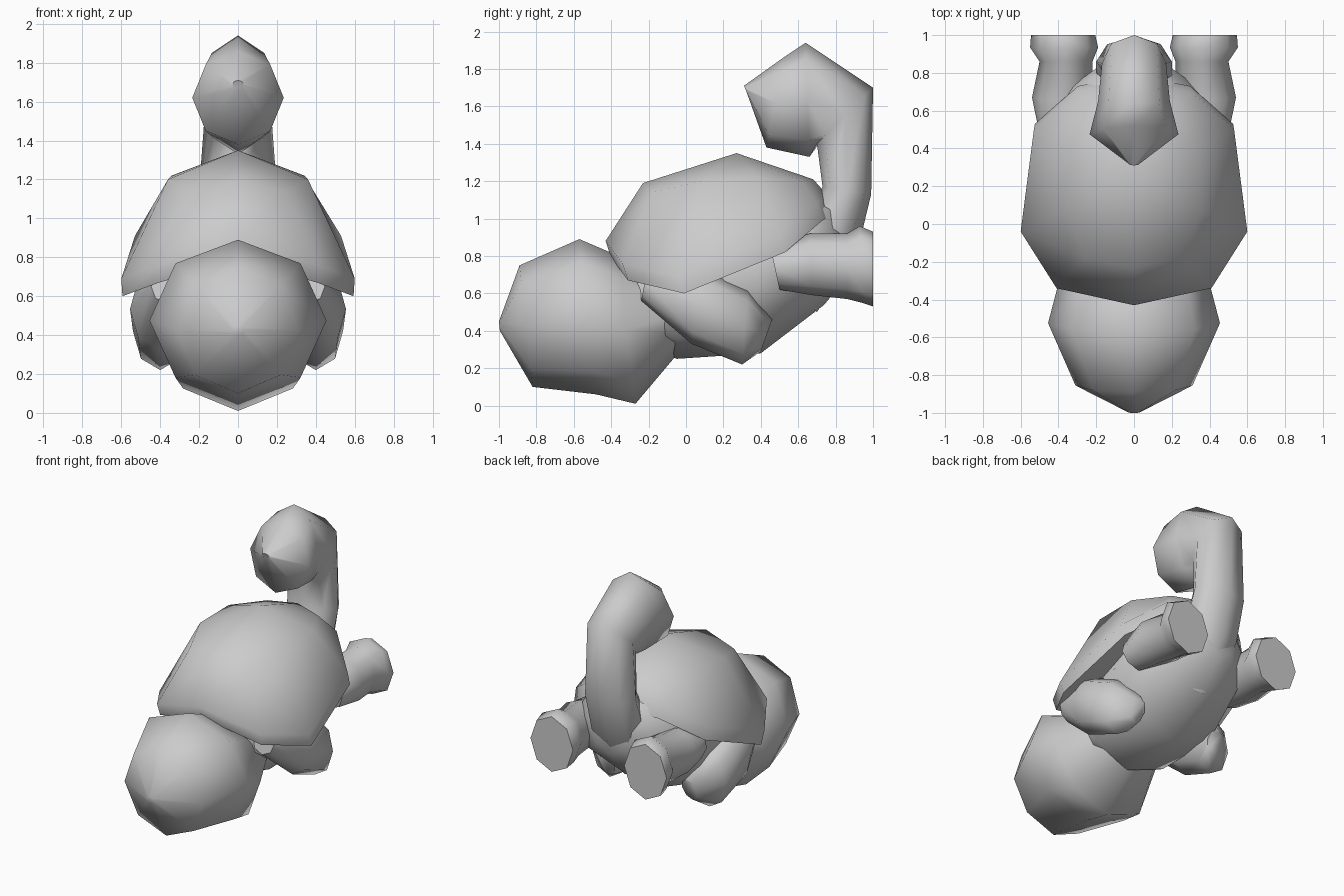
import bpy, bmesh
from math import sin, cos, pi, radians

if "Cube" in bpy.data.objects:
    bpy.data.objects.remove(bpy.data.objects["Cube"])


def finish(name, bm):
    bmesh.ops.recalc_face_normals(bm, faces=bm.faces)
    me = bpy.data.meshes.new(name)
    bm.to_mesh(me)
    bm.free()
    ob = bpy.data.objects.new(name, me)
    bpy.context.collection.objects.link(ob)
    bpy.ops.object.select_all(action='DESELECT')
    ob.select_set(True)
    bpy.context.view_layer.objects.active = ob
    bpy.ops.object.shade_smooth_by_angle(angle=radians(60))
    return ob


def skin(bm, rings):
    for a, b in zip(rings, rings[1:]):
        for i in range(len(a)):
            j = (i + 1) % len(a)
            bm.faces.new((a[i], a[j], b[j], b[i]))


def loft(name, sections, cx=(0,), n=8, side=1):
    """Each section: (y, z) of one edge, (y, z) of the opposite edge, half width."""
    bm = bmesh.new()
    rings = []
    for k, (ya, za, yb, zb, hw) in enumerate(sections):
        x0 = cx[min(k, len(cx) - 1)]
        ring = []
        for i in range(n):
            t = 2 * pi * i / n
            c = cos(t) / 2
            ring.append(bm.verts.new((side * (x0 + hw * sin(t)),
                                      (ya + yb) / 2 + (ya - yb) * c,
                                      (za + zb) / 2 + (za - zb) * c)))
        rings.append(ring)
    skin(bm, rings)
    bm.faces.new(rings[0])
    bm.faces.new(rings[-1])
    return finish(name, bm)


# Head
loft("head", [(-1, .45, -.995, .40, .03), (-.89, .75, -.82, .10, .31),
              (-.57, .89, -.48, .06, .455), (-.36, .80, -.27, .01, .40),
              (-.1, .65, 0, .33, .28)])

# Belly and torso
loft("body", [(-.3, .8, -.2, .32, .3), (0, 1.0, -.05, .25, .40),
              (.35, 1.1, .40, .28, .45), (.62, 1.15, .74, .54, .40),
              (.85, 1.1, .87, .70, .15)])

# Shell: half outlines mirrored into closed rings
def full(half):
    return half + [(-x, y, z) for x, y, z in half[-2:0:-1]]

rim = [(0, -.43, .88), (.41, -.34, .76), (.6, -.04, .69),
       (.53, .5, .91), (.3, .7, 1.08), (0, .76, 1.12)]
crown = [(0, -.23, 1.19), (.26, -.18, 1.14), (.36, .08, 1.20),
         (.34, .38, 1.22), (.2, .62, 1.20), (0, .68, 1.21)]
under = [(x * .99, y + .03, z - .09) for x, y, z in rim]
bm = bmesh.new()
rings = [[bm.verts.new(p) for p in full(h)] for h in (under, rim, crown)]
skin(bm, rings)
apex = bm.verts.new((0, .27, 1.35))
base = bm.verts.new((0, .2, .85))
for i in range(len(rings[0])):
    j = (i + 1) % len(rings[0])
    bm.faces.new((rings[2][i], rings[2][j], apex))
    bm.faces.new((rings[0][j], rings[0][i], base))
finish("shell", bm)

# Hooked tail
loft("tail", [(.5, .7, .70, .50, .14), (.62, .95, .92, .84, .2),
              (.73, 1.17, .99, 1.13, .2), (.70, 1.40, 1.0, 1.70, .17),
              (.66, 1.33, .64, 1.94, .19), (.43, 1.38, .52, 1.86, .235),
              (.33, 1.66, .31, 1.71, .03)])

# Legs with feet, and arms tucked along the belly
for side, label in ((1, "right"), (-1, "left")):
    loft(label + "_leg", [(.45, .85, .50, .62, .12), (.66, .92, .68, .59, .16),
                          (.86, .92, .86, .57, .14), (.93, .96, .94, .55, .18),
                          (1.0, .93, 1.0, .53, .17)],
         cx=(.38, .38, .36, .37, .375), side=side)
    loft(label + "_arm", [(-.2, .76, -.24, .56, .09), (.08, .74, .03, .33, .14),
                          (.33, .62, .30, .22, .14), (.46, .46, .40, .29, .06)],
         cx=(.36, .415, .40, .33), side=side)
